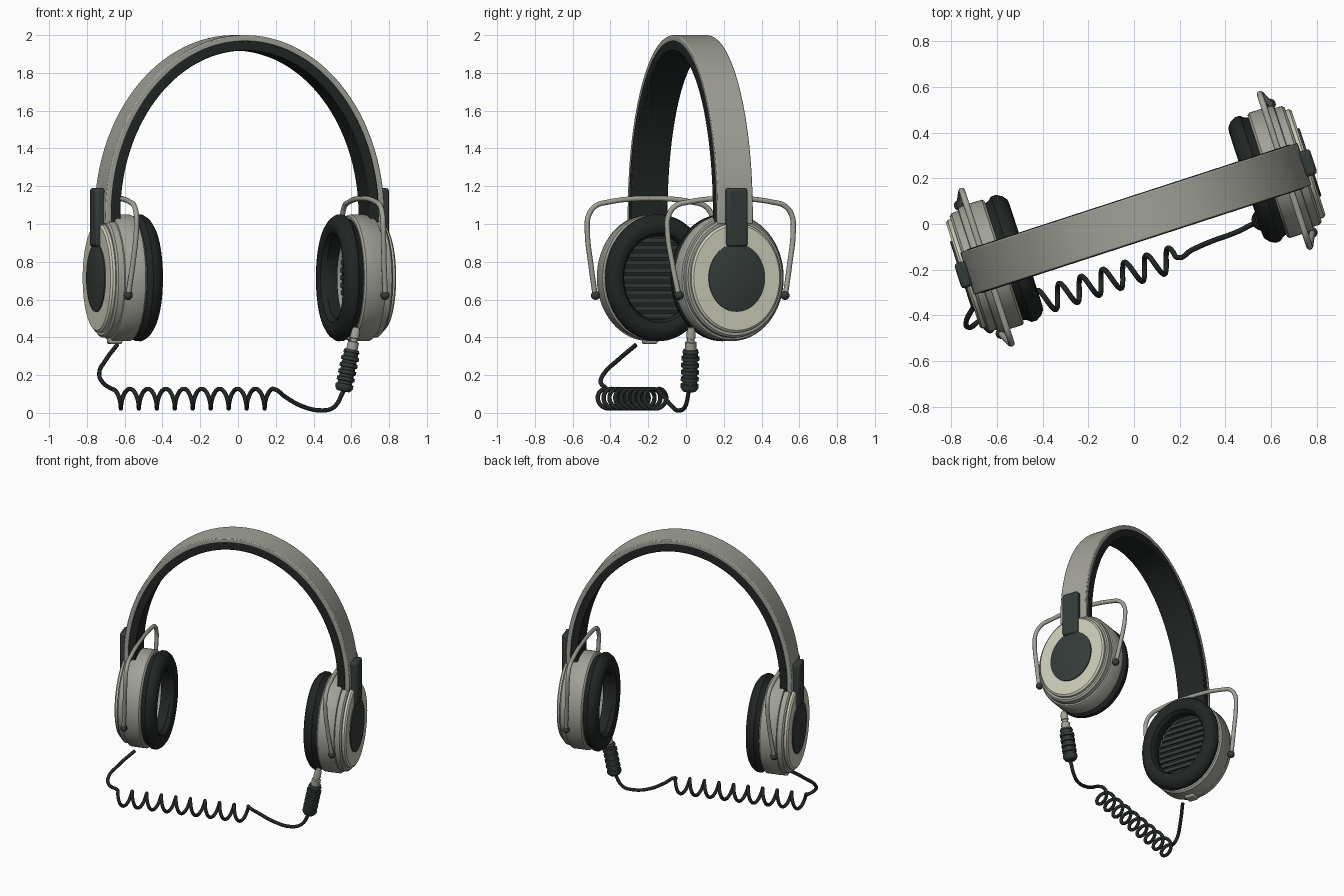
import bpy, bmesh, math
from mathutils import Matrix, Vector

if "Cube" in bpy.data.objects:
    bpy.data.objects.remove(bpy.data.objects["Cube"])

# Whole headset is turned 18 degrees about z
FRAME = Matrix.Translation((0.0075, 0.0225, 0)) @ Matrix.Rotation(math.radians(18), 4, 'Z')
CUP_Z = 0.715


def material(name, rgb):
    m = bpy.data.materials.new(name)
    m.diffuse_color = (*rgb, 1)
    m.use_nodes = True
    m.node_tree.nodes["Principled BSDF"].inputs["Base Color"].default_value = m.diffuse_color
    return m


SILVER = material("silver", (0.36, 0.36, 0.32))
CREAM = material("cream", (0.60, 0.60, 0.48))
DARK = material("dark_plastic", (0.035, 0.045, 0.042))
RUBBER = material("black_rubber", (0.015, 0.019, 0.017))


def finish(name, bm, mat, matrix, bevel=0):
    bm.transform(matrix)
    bmesh.ops.remove_doubles(bm, verts=bm.verts, dist=1e-5)
    bmesh.ops.recalc_face_normals(bm, faces=bm.faces)
    me = bpy.data.meshes.new(name)
    bm.to_mesh(me)
    bm.free()
    me.materials.append(mat)
    ob = bpy.data.objects.new(name, me)
    bpy.context.collection.objects.link(ob)
    if bevel:
        mod = ob.modifiers.new("bevel", 'BEVEL')
        mod.width, mod.segments = bevel, 2
    bpy.ops.object.select_all(action='DESELECT')
    ob.select_set(True)
    bpy.context.view_layer.objects.active = ob
    bpy.ops.object.shade_smooth_by_angle(angle=math.radians(35))
    return ob


def lathe(name, profile, mat, matrix, squash=1.0, closed=False, n=64):
    """Turn (axial, radius) points about the x axis, oval when squash < 1."""
    bm = bmesh.new()
    rings = [[bm.verts.new((a, r * squash * math.sin(t), r * math.cos(t)))
              for t in (2 * math.pi * i / n for i in range(n))] for a, r in profile]
    pairs = list(zip(rings, rings[1:]))
    if closed:
        pairs.append((rings[-1], rings[0]))
    for p, q in pairs:
        for i in range(n):
            j = (i + 1) % n
            bm.faces.new((p[i], p[j], q[j], q[i]))
    return finish(name, bm, mat, matrix)


def box(name, lo, hi, mat, matrix, bevel=0):
    lo, hi = Vector(lo), Vector(hi)
    bm = bmesh.new()
    bmesh.ops.create_cube(bm, size=1)
    place = Matrix.Translation((lo + hi) / 2) @ Matrix.Diagonal((*(hi - lo), 1))
    return finish(name, bm, mat, matrix @ place, bevel)


def tube(name, pts, radius, mat, matrix=Matrix(), res=4):
    cu = bpy.data.curves.new(name, 'CURVE')
    cu.dimensions = '3D'
    cu.bevel_depth, cu.bevel_resolution = radius, 3
    cu.resolution_u, cu.use_fill_caps = res, True
    sp = cu.splines.new('BEZIER')
    sp.bezier_points.add(len(pts) - 1)
    for b, p in zip(sp.bezier_points, pts):
        b.co = matrix @ Vector(p)
        b.handle_left_type = b.handle_right_type = 'AUTO'
    cu.materials.append(mat)
    ob = bpy.data.objects.new(name, cu)
    bpy.context.collection.objects.link(ob)
    return ob


def arch(name, d0, d1, half, mat, n=72):
    """Rectangular section swept over the elliptical arch, d = depth below outer surface."""
    bm = bmesh.new()
    rows = []
    for i in range(n + 1):
        t = math.radians(-3 + 186 * i / n)
        rows.append([bm.verts.new(((0.776 - d) * math.cos(t), v, 1.05 + (0.95 - d) * math.sin(t)))
                     for d, v in ((d0, -half), (d0, half), (d1, half), (d1, -half))])
    for p, q in zip(rows, rows[1:]):
        for k in range(4):
            bm.faces.new((p[k], p[(k + 1) % 4], q[(k + 1) % 4], q[k]))
    bm.faces.new(rows[0])
    bm.faces.new(rows[-1])
    return finish(name, bm, mat, FRAME, 0.006)


# Headband and its padding
arch("headband", 0.0, 0.033, 0.098, SILVER)
arch("headband_lining", 0.031, 0.082, 0.101, RUBBER)

# Ear cups, mirrored
for side, s in (("right", 1), ("left", -1)):
    m = FRAME @ Matrix.Diagonal((s, 1, 1, 1))
    c = m @ Matrix.Translation((0, 0, CUP_Z))
    lathe(side + "_cup_shell", [(0.66, 0.25), (0.605, 0.25), (0.605, 0.325), (0.615, 0.335),
                                (0.715, 0.335), (0.725, 0.328), (0.728, 0.318), (0.76, 0.316),
                                (0.77, 0.305), (0.77, 0)], SILVER, c, 0.86)
    lathe(side + "_cup_plate", [(0.768, 0.29), (0.785, 0.29), (0.795, 0.278), (0.795, 0)],
          CREAM, c, 0.86)
    lathe(side + "_cup_badge", [(0.79, 0.18), (0.802, 0.18), (0.804, 0.175), (0.804, 0)],
          DARK, c, 0.87)
    lathe(side + "_ear_pad", [(0.61, 0.232), (0.545, 0.222), (0.518, 0.238), (0.505, 0.268),
                              (0.508, 0.295), (0.525, 0.32), (0.55, 0.336), (0.572, 0.335),
                              (0.59, 0.318), (0.61, 0.31)], RUBBER, c, 0.86, closed=True)
    lathe(side + "_speaker_disc", [(0.64, 0), (0.64, 0.255), (0.65, 0.255), (0.65, 0)],
          RUBBER, c, 0.86)
    # Grille slats in front of the speaker
    for k in range(-5, 6):
        z = k * 0.04
        w = 0.86 * math.sqrt(0.245 ** 2 - z * z)
        box(side + "_grille_slat", (0.63, -w, z - 0.012), (0.642, w, z + 0.012), DARK, c)
    # Clip joining band and cup
    box(side + "_band_clip", (0.765, -0.058, 0.88), (0.818, 0.058, 1.19), DARK, m, 0.014)
    # Wire yoke and pivots
    half = [(0.715, -0.298, 0.63), (0.70, -0.325, 0.78), (0.687, -0.350, 0.97),
            (0.685, -0.343, 1.045), (0.685, -0.305, 1.095), (0.685, -0.24, 1.115)]
    path = half + [(0.685, 0, 1.135)] + [(u, -v, z) for u, v, z in reversed(half)]
    tube(side + "_wire_yoke", path, 0.014, SILVER, m, 6)
    for e in (-1, 1):
        bm = bmesh.new()
        bmesh.ops.create_uvsphere(bm, u_segments=16, v_segments=10, radius=0.024)
        finish(side + "_yoke_pivot", bm, DARK,
               m @ Matrix.Translation((0.715, e * 0.295, 0.622)))

# Cable outlet below the left cup
box("cable_outlet", (-0.73, -0.035, 0.365), (-0.66, 0.035, 0.40), SILVER, FRAME, 0.01)

# Coiled cable: lead in, nine turns, lead out
axis = Vector((0.951, 0.309, 0))
side_dir = Vector((0.309, -0.951, 0))
start = Vector((-0.6675, -0.425, 0.075))
pts = [(-0.64, -0.265, 0.36), (-0.70, -0.36, 0.28), (-0.735, -0.44, 0.20), (-0.715, -0.452, 0.16)]
for i in range(9 * 12 + 1):
    t = 2 * math.pi * i / 12
    pts.append(start + axis * (0.90 * i / 108)
               + 0.052 * (side_dir * math.sin(t) + Vector((0, 0, math.cos(t)))))
pts += [(0.25, -0.115, 0.085), (0.34, -0.075, 0.035), (0.45, -0.035, 0.013),
        (0.51, -0.005, 0.032), (0.558, 0.015, 0.115)]
tube("coiled_cable", pts, 0.0115, RUBBER)

# Jack plug standing under the right cup
base, tip = Vector((0.557, 0.018, 0.115)), Vector((0.628, 0.028, 0.455))
plug = Matrix.Translation(base) @ (tip - base).to_track_quat('X', 'Z').to_matrix().to_4x4()
body = [(0, 0), (0, 0.034), (0.01, 0.042)]
for k in range(5):
    a = 0.02 + k * 0.037
    body += [(a, 0.048), (a + 0.018, 0.048), (a + 0.02, 0.039), (a + 0.034, 0.039)]
body += [(0.21, 0.044), (0.225, 0.038), (0.225, 0)]
lathe("plug_grip", body, DARK, plug, n=24)
lathe("plug_pin", [(0.22, 0), (0.22, 0.03), (0.265, 0.03), (0.268, 0.02), (0.285, 0.02),
                   (0.287, 0.025), (0.325, 0.023), (0.345, 0.016), (0.347, 0)],
      SILVER, plug, n=24)
